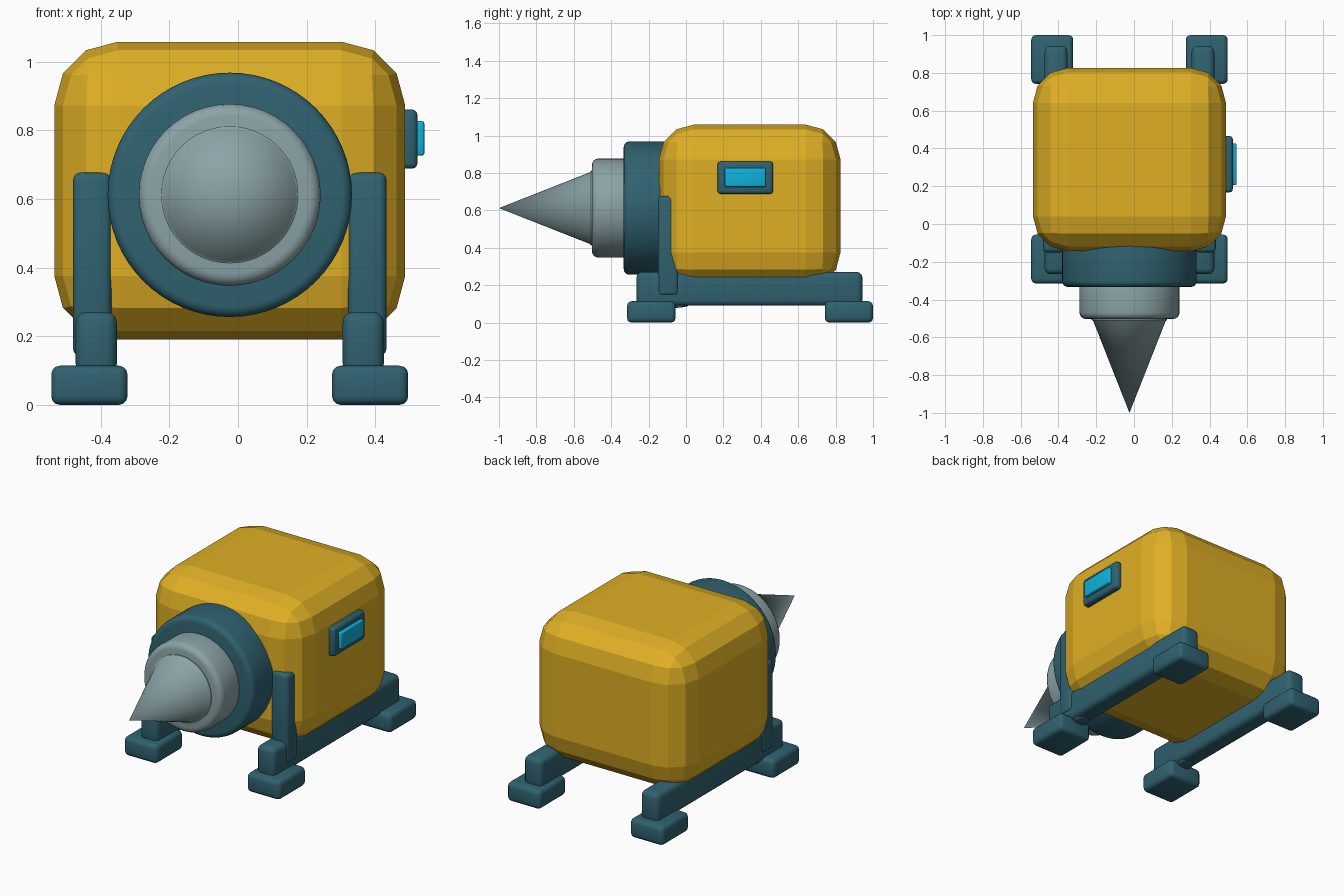
import bpy, bmesh, math
from mathutils import Matrix, Vector

if "Cube" in bpy.data.objects:
    bpy.data.objects.remove(bpy.data.objects["Cube"])

CX = -0.024   # symmetry plane of the machine
CZ = 0.612    # height of the drill axis


def material(name, rgb):
    m = bpy.data.materials.new(name)
    m.diffuse_color = (*rgb, 1)
    m.use_nodes = True
    m.node_tree.nodes["Principled BSDF"].inputs["Base Color"].default_value = m.diffuse_color
    return m


YELLOW = material("yellow_paint", (0.74, 0.43, 0.018))
TEAL = material("dark_teal_metal", (0.029, 0.122, 0.162))
GREY = material("grey_steel", (0.26, 0.37, 0.39))
CYAN = material("cyan_glow", (0.005, 0.45, 0.72))


def finish(name, bm, mat, smooth=None):
    bmesh.ops.recalc_face_normals(bm, faces=bm.faces)
    me = bpy.data.meshes.new(name)
    bm.to_mesh(me)
    bm.free()
    ob = bpy.data.objects.new(name, me)
    bpy.context.collection.objects.link(ob)
    me.materials.append(mat)
    if smooth:
        me.shade_smooth()
        me.set_sharp_from_angle(angle=math.radians(smooth))
    return ob


def box(name, lo, hi, bevel, mat, segments=3, smooth=40):
    lo, hi = Vector(lo), Vector(hi)
    bm = bmesh.new()
    bmesh.ops.create_cube(bm, size=1)
    bmesh.ops.scale(bm, vec=hi - lo, verts=bm.verts)
    bmesh.ops.translate(bm, vec=(lo + hi) / 2, verts=bm.verts)
    bmesh.ops.bevel(bm, geom=bm.edges[:], offset=bevel, segments=segments,
                    profile=0.5, affect='EDGES', clamp_overlap=True)
    return finish(name, bm, mat, smooth)


def rod(name, a, b, radius, bevel, mat, sides=48):
    a, b = Vector(a), Vector(b)
    bm = bmesh.new()
    bmesh.ops.create_cone(bm, cap_ends=True, segments=sides, radius1=radius,
                          radius2=radius, depth=(b - a).length)
    rim = [e for e in bm.edges if abs(e.verts[0].co.z - e.verts[1].co.z) < 1e-5]
    bmesh.ops.bevel(bm, geom=rim, offset=bevel, segments=4, profile=0.5,
                    affect='EDGES', clamp_overlap=True)
    turn = (b - a).to_track_quat('Z', 'Y').to_matrix().to_4x4()
    bmesh.ops.transform(bm, matrix=Matrix.Translation((a + b) / 2) @ turn, verts=bm.verts)
    return finish(name, bm, mat, 40)


def lathe(name, profile, mat, sides=48):
    # profile of (radius, y) turned around the drill axis
    bm = bmesh.new()
    verts = [bm.verts.new((CX + r, y, CZ)) for r, y in profile]
    edges = [bm.edges.new(p) for p in zip(verts, verts[1:])]
    bmesh.ops.spin(bm, geom=verts + edges, cent=(CX, 0, CZ), axis=(0, 1, 0),
                   angle=math.tau, steps=sides, use_merge=True)
    bmesh.ops.remove_doubles(bm, verts=bm.verts, dist=1e-5)
    return finish(name, bm, mat, 40)


# Main housing with chunky faceted corners
box("housing", (CX - 0.511, -0.144, 0.19), (CX + 0.511, 0.826, 1.058),
    0.185, YELLOW, 3, None)

# Drill: collar, chuck and pointed bit
rod("drill_collar", (CX, -0.333, CZ), (CX, -0.09, CZ), 0.356, 0.03, TEAL, 64)
rod("drill_chuck", (CX, -0.503, CZ), (CX, -0.30, CZ), 0.265, 0.035, GREY)
lathe("drill_bit", [(0, -0.47), (0.2, -0.47), (0.2, -0.508), (0.192, -0.513), (0, -1.0)], GREY)

# Frame: rails, uprights, struts and feet on both sides
for side, s in (("left", -1), ("right", 1)):
    def pair(name, xc, w, y0, y1, z0, z1, bevel):
        x = CX + s * xc
        box(f"{side}_{name}", (x - w / 2, y0, z0), (x + w / 2, y1, z1), bevel, TEAL)

    pair("rail", 0.389, 0.12, -0.265, 0.943, 0.09, 0.271, 0.03)
    pair("upright", 0.401, 0.112, -0.15, -0.04, 0.143, 0.677, 0.022)
    pair("front_foot", 0.409, 0.222, -0.315, -0.056, 0, 0.114, 0.025)
    pair("back_foot", 0.409, 0.222, 0.742, 1.0, 0, 0.114, 0.025)
    rod(f"{side}_strut", (CX + s * 0.385, -0.03, 0.082), (CX + s * 0.402, -0.08, 0.5),
        0.045, 0.01, TEAL, 24)

# Control panel on the right side
box("panel_frame", (0.465, 0.168, 0.688), (0.523, 0.466, 0.861), 0.017, TEAL)
box("panel_screen", (0.50, 0.207, 0.726), (0.543, 0.426, 0.827), 0.008, CYAN)
